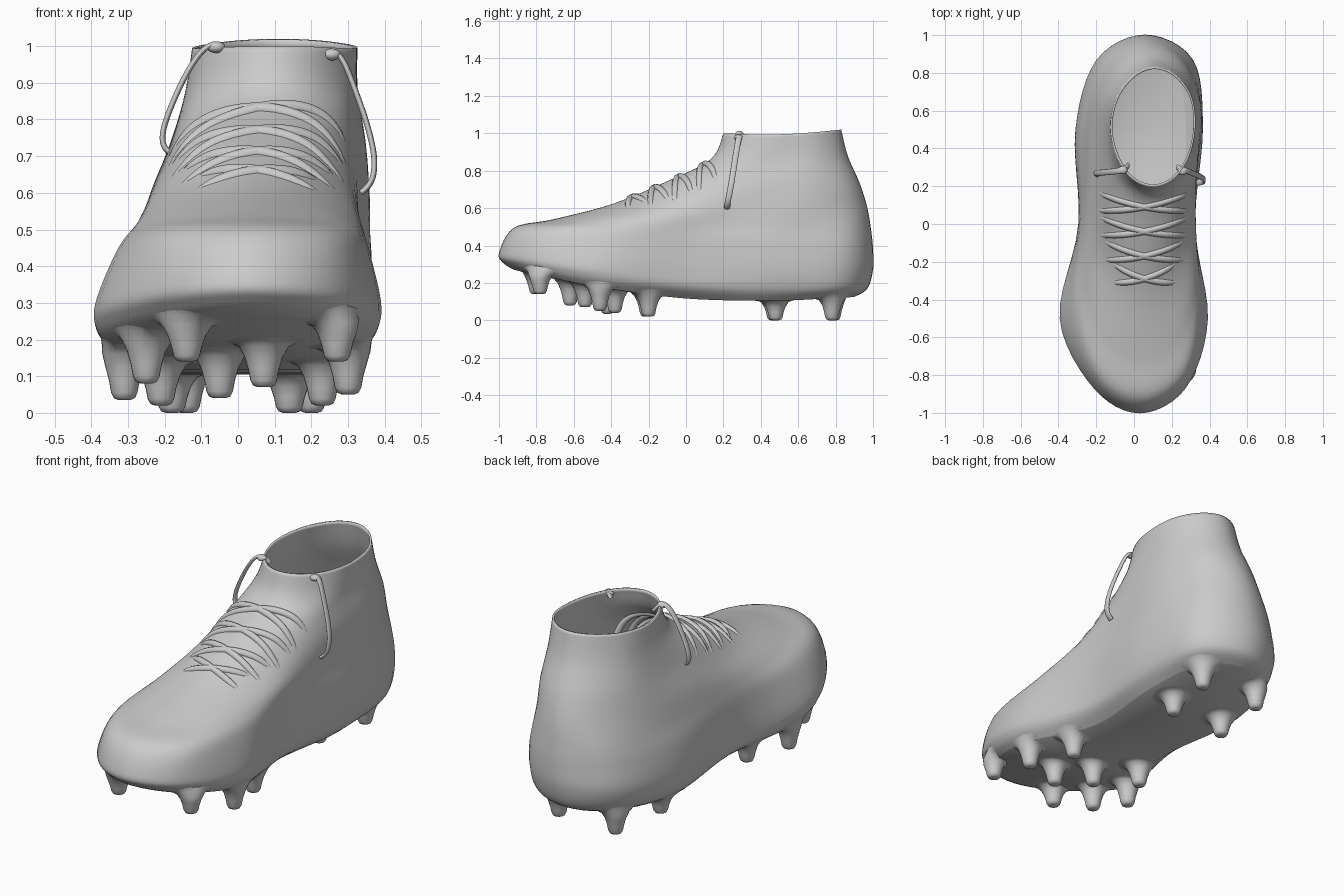
import bpy, bmesh, math
from mathutils import Vector
from mathutils.bvhtree import BVHTree

if "Cube" in bpy.data.objects:
    bpy.data.objects.remove(bpy.data.objects["Cube"])

# Tilted rings from collar to sole: front y, front z, back y, back z, sag,
# then five left x and five right x values running from toe to heel
RINGS = [
    (.20, 1.00, .83, 1.02, .015, -.01, -.09, -.125, -.09, .00, .21, .29, .325, .305, .22),
    (.13, .86, .865, .88, 0, -.03, -.12, -.145, -.12, -.02, .21, .30, .325, .315, .23),
    (-.12, .735, .93, .73, 0, -.08, -.165, -.185, -.17, -.06, .19, .29, .34, .34, .25),
    (-.40, .62, .97, .60, 0, -.10, -.21, -.235, -.215, -.10, .19, .30, .335, .355, .26),
    (-.71, .54, .99, .48, 0, -.16, -.265, -.265, -.255, -.15, .24, .33, .325, .36, .29),
    (-.92, .495, 1.0, .38, .02, -.20, -.325, -.285, -.29, -.18, .27, .355, .325, .365, .31),
    (-1.0, .36, 1.0, .27, .05, -.215, -.388, -.295, -.31, -.20, .275, .39, .32, .36, .31),
    (-.975, .305, .97, .17, .06, -.205, -.385, -.285, -.30, -.18, .265, .38, .305, .335, .29),
    (-.92, .27, .90, .125, .08, -.18, -.345, -.22, -.25, -.14, .24, .34, .24, .28, .23),
]
SUB = 6


def catmull(p, t):
    a, b, c, d = p
    return .5 * (2 * b + (c - a) * t + (2 * a - 5 * b + 4 * c - d) * t * t
                 + (3 * b - a - 3 * c + d) * t ** 3)


def ring_points(r):
    yf, zf, yb, zb, sag = r[:5]
    left, right = r[5:10], r[10:15]
    xs = ([(left[0] + right[0]) / 2] + list(right)
          + [(left[4] + right[4]) / 2] + list(left[::-1]))
    pts = []
    for i, x in enumerate(xs):
        s = (1 - math.cos(i * math.pi / 6)) / 2
        pts.append(Vector((x, yf + (yb - yf) * s,
                           zf + (zb - zf) * s - sag * math.sin(math.pi * s))))
    n = len(pts)
    return [catmull([pts[(i + k) % n] for k in (-1, 0, 1, 2)], t / SUB)
            for i in range(n) for t in range(SUB)]


def finish(bm, name):
    bmesh.ops.recalc_face_normals(bm, faces=bm.faces)
    for f in bm.faces:
        f.smooth = True
    me = bpy.data.meshes.new(name)
    bm.to_mesh(me)
    ob = bpy.data.objects.new(name, me)
    bpy.context.collection.objects.link(ob)
    return ob


# Boot body: smooth loft of the rings, closed underneath, open at the collar
coarse = [ring_points(r) for r in RINGS]
last = len(coarse) - 1
fine = []
for i in range(last):
    for t in range(SUB):
        idx = [min(max(i + k, 0), last) for k in (-1, 0, 1, 2)]
        fine.append([catmull(p, t / SUB) for p in zip(*[coarse[k] for k in idx])])
fine.append(coarse[last])
bm = bmesh.new()
rows = [[bm.verts.new(p) for p in ring] for ring in fine]
n = len(rows[0])
for a, b in zip(rows, rows[1:]):
    for j in range(n):
        k = (j + 1) % n
        bm.faces.new((a[j], a[k], b[k], b[j]))
base = rows[-1]
for j in range(n // 2):
    quad = [base[j], base[j + 1], base[n - j - 1], base[(n - j) % n]]
    bm.faces.new(list(dict.fromkeys(quad)))
bmesh.ops.recalc_face_normals(bm, faces=bm.faces)
surface = BVHTree.FromBMesh(bm)
body = finish(bm, "boot_body")
bm.free()
wall = body.modifiers.new("wall", 'SOLIDIFY')
wall.thickness = .01
wall.offset = -1

# Studs: rounded pegs whose flared roots are pulled onto the sole surface
# (radius, share of height, pull towards the sole)
PEG = [(.017, 0, 0), (.029, .04, 0), (.036, .15, 0), (.042, .4, 0),
       (.052, .68, 0), (.068, .88, .3), (.088, .98, .85), (.11, 1, 1)]


def stud(name, x, y, tip):
    hit = surface.ray_cast(Vector((x, y, -1)), Vector((0, 0, 1)))[0]
    h = hit.z - tip
    bm = bmesh.new()
    seg = 24
    loops = []
    for r, v, pull in PEG:
        loop = []
        for k in range(seg):
            a = 2 * math.pi * k / seg
            p = Vector((x + r * math.cos(a), y + r * math.sin(a), tip + h * v))
            if pull:
                p = p.lerp(surface.find_nearest(p)[0], pull)
            loop.append(bm.verts.new(p))
        loops.append(loop)
    for a, b in zip(loops, loops[1:]):
        for k in range(seg):
            m = (k + 1) % seg
            bm.faces.new((a[k], a[m], b[m], b[k]))
    bm.faces.new(loops[0][::-1])
    finish(bm, name)
    bm.free()


FORE = [(-.14, -.80, .14), (.27, -.78, .14), (-.25, -.62, .08), (-.31, -.42, .035),
        (.07, -.54, .07), (-.05, -.38, .04), (.30, -.46, .05), (-.21, -.21, .02), (.23, -.20, .02)]
HEEL = [(.14, .48, 0), (-.18, .47, 0), (.20, .78, 0), (-.14, .79, 0)]
for i, p in enumerate(FORE):
    stud(f"forefoot_stud_{i + 1}", *p)
for i, p in enumerate(HEEL):
    stud(f"heel_stud_{i + 1}", *p)


# Cords: round tubes, optionally widened along y into a tape
def cord(name, pts, radius, wide=1):
    cu = bpy.data.curves.new(name, 'CURVE')
    cu.dimensions = '3D'
    cu.bevel_depth = radius
    cu.bevel_resolution = 3
    cu.use_fill_caps = True
    sp = cu.splines.new('NURBS')
    sp.points.add(len(pts) - 1)
    for q, (x, y, z) in zip(sp.points, pts):
        q.co = (x, y / wide, z, 1)
    sp.order_u = 3
    sp.use_endpoint_u = True
    ob = bpy.data.objects.new(name, cu)
    ob.scale.y = wide
    bpy.context.collection.objects.link(ob)


# Crossed laces half sunk into the instep, fading out at their ends
for row, (y0, half) in enumerate([(.09, .26), (-.04, .25), (-.17, .22), (-.29, .17)]):
    for side, label in ((1, "a"), (-1, "b")):
        pts = []
        for k in range(21):
            u = k / 10 - 1
            x, y = .055 + half * u, y0 + .05 * u * side + .03 * u * u
            hit, normal = surface.ray_cast(Vector((x, y, 2)), Vector((0, 0, -1)))[:2]
            if hit:
                pts.append(hit - normal * (.003 + .018 * u ** 4))
        cord(f"lace_{row + 1}{label}", pts, .018)

# Loose lace loops hanging from the collar on each side
cord("left_lace_loop", [(-.03, .31, .97), (-.05, .29, 1.005), (-.09, .28, 1.0), (-.14, .275, .93),
                        (-.19, .27, .82), (-.21, .27, .75), (-.195, .265, .71), (-.165, .26, .70)], .008, 2)
cord("right_lace_loop", [(.23, .30, .96), (.25, .29, .99), (.285, .28, .97), (.32, .265, .88),
                         (.355, .25, .78), (.375, .235, .69), (.365, .22, .62), (.335, .22, .60)], .008, 2)
# Small knots where the loops leave the collar
for name, loc in (("left_knot", (-.06, .285, .997)), ("right_knot", (.255, .28, .977))):
    bm = bmesh.new()
    bmesh.ops.create_uvsphere(bm, u_segments=16, v_segments=10, radius=.018)
    knot = finish(bm, name)
    knot.location = loc
    knot.scale = (1.4, 1.2, .9)
    bm.free()
